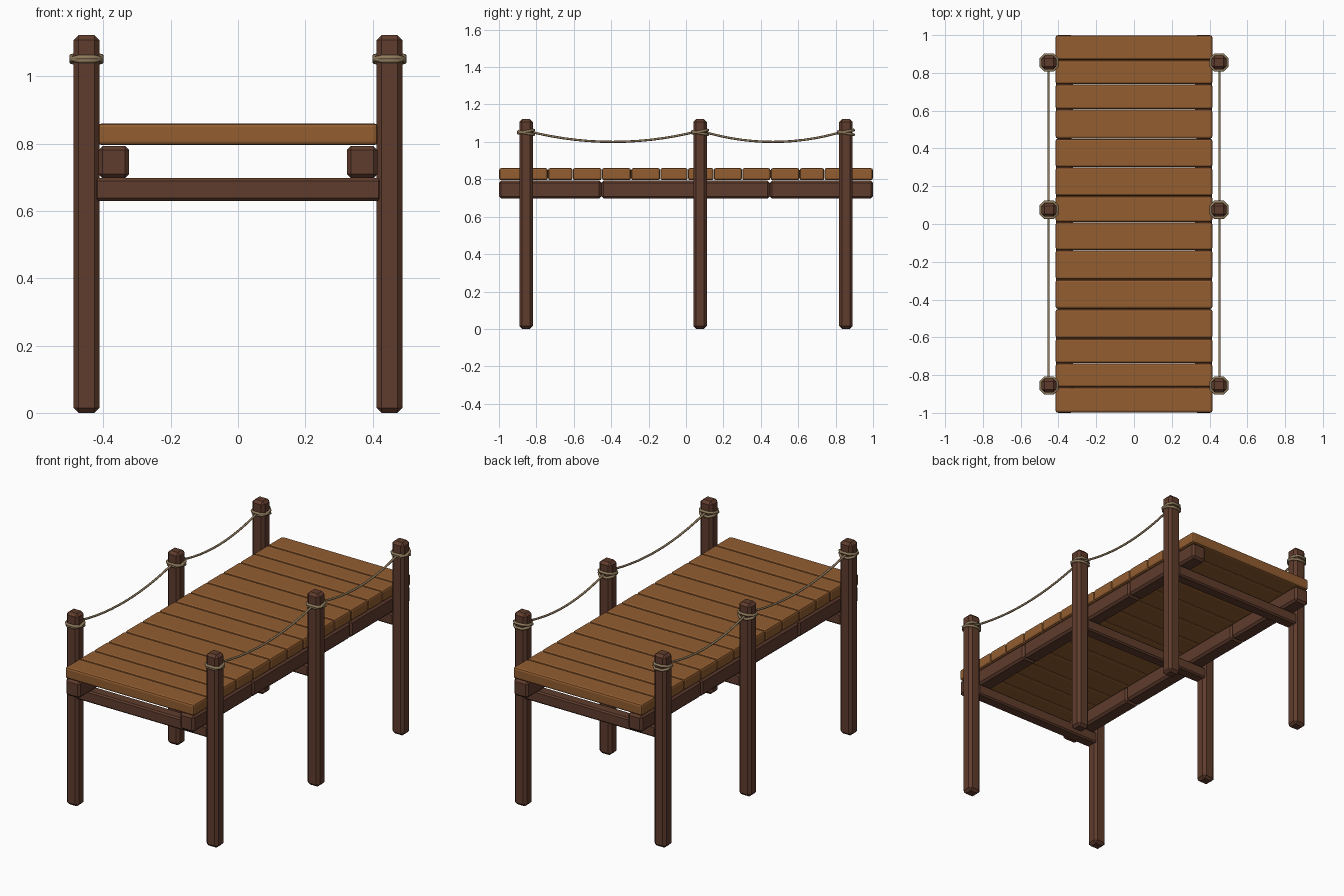
import bpy, math

if "Cube" in bpy.data.objects:
    bpy.data.objects.remove(bpy.data.objects["Cube"])

def material(name, rgb):
    m = bpy.data.materials.new(name)
    m.diffuse_color = (*rgb, 1)
    m.use_nodes = True
    m.node_tree.nodes["Principled BSDF"].inputs["Base Color"].default_value = m.diffuse_color
    return m

PLANK = material("plank_wood", (0.29, 0.11, 0.03))
BEAM = material("dark_wood", (0.115, 0.045, 0.026))
ROPE = material("rope_fibre", (0.28, 0.20, 0.11))

def box(name, lo, hi, bevel, mat, segments=1):
    """Bevelled box between two corners."""
    bpy.ops.mesh.primitive_cube_add(size=1, location=[(a + b) / 2 for a, b in zip(lo, hi)])
    o = bpy.context.object
    o.name = name
    o.scale = [b - a for a, b in zip(lo, hi)]
    bpy.ops.object.transform_apply(location=False, rotation=False, scale=True)
    mod = o.modifiers.new("bevel", 'BEVEL')
    mod.width, mod.segments = bevel, segments
    o.data.materials.append(mat)
    return o

def rope(name, points, radius, closed=False):
    """Round tube along a path."""
    c = bpy.data.curves.new(name, 'CURVE')
    c.dimensions = '3D'
    c.bevel_depth, c.bevel_resolution = radius, 2
    c.use_fill_caps = not closed
    s = c.splines.new('POLY')
    s.points.add(len(points) - 1)
    for p, co in zip(s.points, points):
        p.co = (*co, 1)
    s.use_cyclic_u = closed
    c.materials.append(ROPE)
    o = bpy.data.objects.new(name, c)
    bpy.context.collection.objects.link(o)

# deck planks, uneven widths
edges = [-1, -.865, -.738, -.606, -.45, -.294, -.138, .01, .148, .3, .452, .607, .74, .868, 1]
for i, (a, b) in enumerate(zip(edges, edges[1:])):
    box(f"deck_plank_{i}", (-.415, a + .001, .795), (.415, b - .001, .86), .011, PLANK, 2)

post_y = (-.855, .075, .855)

# cross beams under the deck
for i, y in enumerate(post_y):
    box(f"cross_beam_{i}", (-.425, y - .034, .63), (.425, y + .034, .697), .008, BEAM)

for side, s in (("left", -1), ("right", 1)):
    # stringers in three lengths
    for i, (a, b) in enumerate(((-1, -.452), (-.452, .448), (.448, 1))):
        x0, x1 = sorted((s * .323, s * .414))
        box(f"{side}_stringer_{i}", (x0, a, .697), (x1, b, .793), .012, BEAM)

    for i, y in enumerate(post_y):
        # posts
        x = s * .45
        box(f"{side}_post_{i}", (x - .039, y - .036, 0), (x + .039, y + .036, 1.122), .015, BEAM)
        # two crossed rope wraps round each post
        for k, (tilt, z) in enumerate(((.2, 1.055), (-.2, 1.047))):
            w, d, c = .044, .042, .022
            ring = [(w, -d + c), (w, d - c), (w - c, d), (c - w, d),
                    (-w, d - c), (-w, c - d), (c - w, -d), (w - c, -d)]
            rope(f"{side}_rope_wrap_{i}_{k}",
                 [(x + px, y + py, z + tilt * py) for px, py in ring], .0075, True)

    # sagging hand ropes between posts
    for i, (a, b) in enumerate(zip(post_y, post_y[1:])):
        n = 14
        pts = []
        for j in range(n + 1):
            t = j / n
            pts.append((s * .453, a + (b - a) * t, 1.06 - .06 * 4 * t * (1 - t)))
        rope(f"{side}_hand_rope_{i}", pts, .006)
